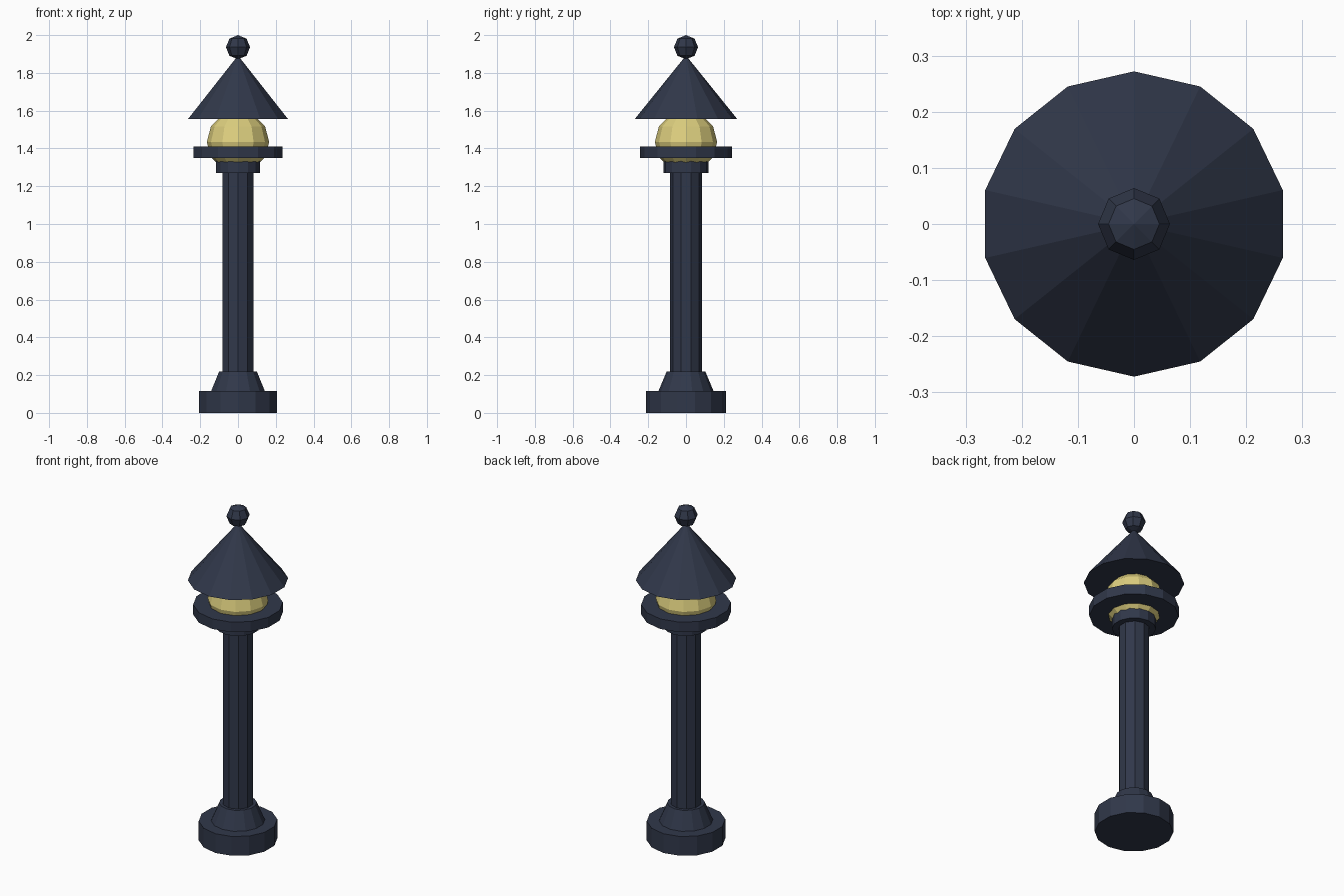
import bpy
import bmesh
from math import pi
from mathutils import Matrix

cube = bpy.data.objects.get("Cube")
if cube:
    bpy.data.objects.remove(cube, do_unlink=True)


def make_material(name, rgb):
    mat = bpy.data.materials.new(name)
    mat.use_nodes = True
    color = (*rgb, 1.0)
    mat.diffuse_color = color
    mat.node_tree.nodes["Principled BSDF"].inputs["Base Color"].default_value = color
    return mat


slate = make_material("dark slate", (0.030, 0.039, 0.068))
glow = make_material("warm yellow", (0.72, 0.62, 0.21))


def add_object(name, bm, mat):
    bmesh.ops.recalc_face_normals(bm, faces=bm.faces)
    mesh = bpy.data.meshes.new(name)
    bm.to_mesh(mesh)
    bm.free()
    mesh.materials.append(mat)
    obj = bpy.data.objects.new(name, mesh)
    bpy.context.collection.objects.link(obj)
    return obj


def frustum(name, bottom, top, r_bottom, r_top, sides=14, mat=slate):
    """Capped upright cylinder or cone with a corner on the +y axis."""
    bm = bmesh.new()
    place = Matrix.Translation((0, 0, (bottom + top) / 2)) @ Matrix.Rotation(pi / 2, 4, "Z")
    # Corners of the unrotated ring start on +x or +y, so align them explicitly
    bmesh.ops.create_cone(bm, cap_ends=True, segments=sides, radius1=r_bottom,
                          radius2=r_top, depth=top - bottom)
    if max(v.co.y for v in bm.verts) > max(v.co.x for v in bm.verts) + 1e-5:
        place = Matrix.Translation((0, 0, (bottom + top) / 2))
    bm.transform(place)
    bmesh.ops.remove_doubles(bm, verts=bm.verts, dist=1e-5)
    return add_object(name, bm, mat)


def ball(name, height, radius, segments, rings, mat):
    bm = bmesh.new()
    bmesh.ops.create_uvsphere(bm, u_segments=segments, v_segments=rings, radius=radius,
                              matrix=Matrix.Translation((0, 0, height)))
    return add_object(name, bm, mat)


# Foot and post
frustum("base", 0, 0.115, 0.213, 0.213)
frustum("base_cone", 0.115, 0.22, 0.146, 0.102)
frustum("post", 0.11, 1.28, 0.085, 0.085, sides=10)

# Lamp head
frustum("collar", 1.27, 1.335, 0.119, 0.119)
frustum("gallery_ring", 1.35, 1.41, 0.243, 0.243)
ball("lamp_globe", 1.435, 0.165, 12, 6, glow)

# Roof and finial
frustum("roof", 1.555, 1.892, 0.272, 0)
ball("finial", 1.936, 0.064, 8, 4, slate)
